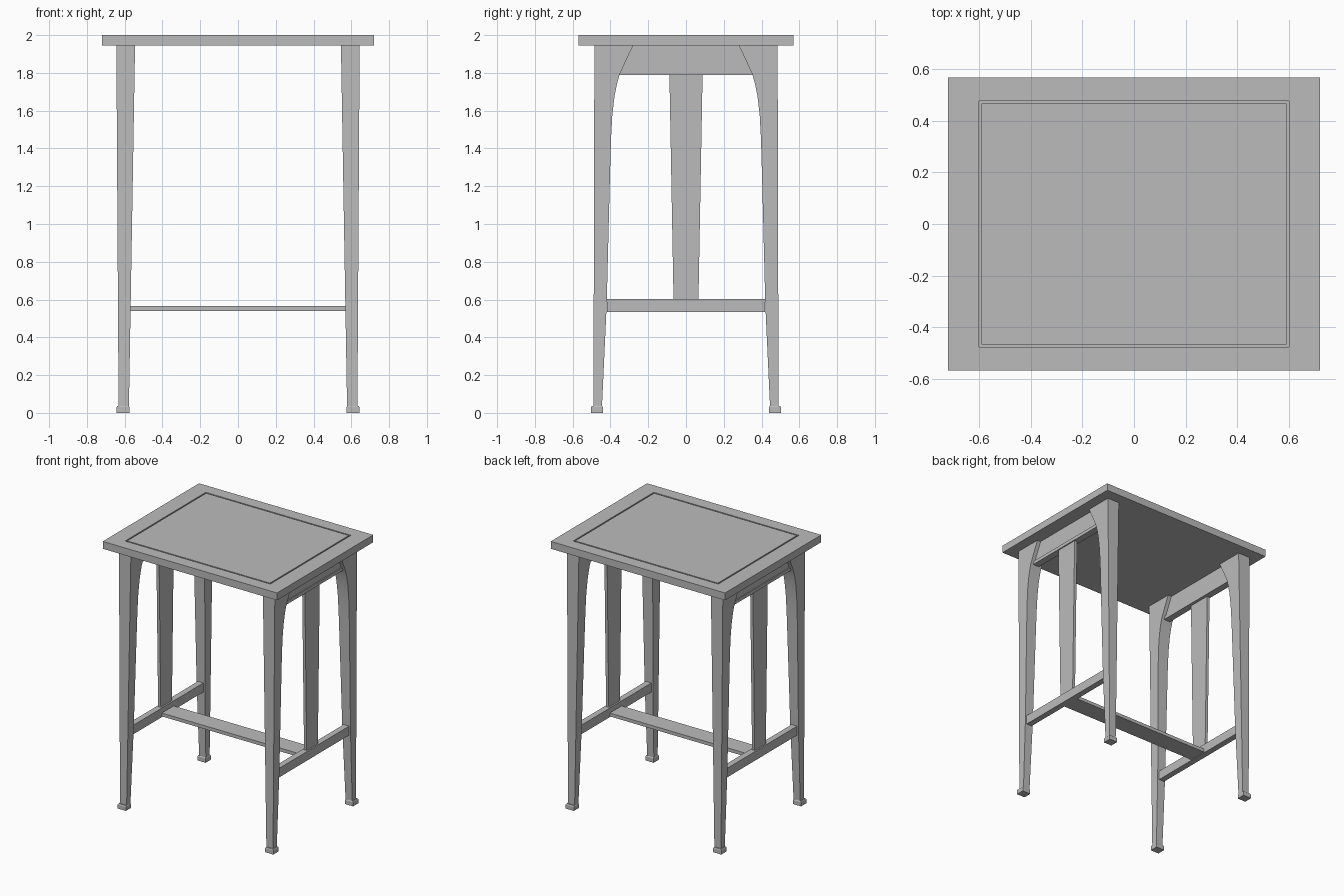
import bpy
import bmesh
import math

cube = bpy.data.objects.get("Cube")
if cube:
    bpy.data.objects.remove(cube, do_unlink=True)

# One flat colour for the whole table
grey = bpy.data.materials.new("plain grey")
grey.use_nodes = True
colour = (0.5, 0.5, 0.5, 1)
grey.diffuse_color = colour
grey.node_tree.nodes["Principled BSDF"].inputs["Base Color"].default_value = colour


def loft(name, rings, smooth=False):
    """Solid through stacked rectangles (x0, x1, y0, y1, z)."""
    bm = bmesh.new()
    loops = [[bm.verts.new(p) for p in ((x0, y0, z), (x1, y0, z), (x1, y1, z), (x0, y1, z))]
             for x0, x1, y0, y1, z in rings]
    for a, b in zip(loops, loops[1:]):
        for i in range(4):
            j = (i + 1) % 4
            bm.faces.new((a[i], a[j], b[j], b[i]))
    bm.faces.new(loops[0][::-1])
    bm.faces.new(loops[-1])
    bmesh.ops.recalc_face_normals(bm, faces=bm.faces)
    mesh = bpy.data.meshes.new(name)
    bm.to_mesh(mesh)
    bm.free()
    mesh.materials.append(grey)
    obj = bpy.data.objects.new(name, mesh)
    bpy.context.collection.objects.link(obj)
    if smooth:
        bpy.ops.object.select_all(action='DESELECT')
        obj.select_set(True)
        bpy.context.view_layer.objects.active = obj
        bpy.ops.object.shade_smooth_by_angle(angle=math.radians(30))
    return obj


def box(name, x0, x1, y0, y1, z0, z1):
    return loft(name, [(x0, x1, y0, y1, z0), (x0, x1, y0, y1, z1)])


def centred(hx, hy, z):
    return (-hx, hx, -hy, hy, z)


# Top board with a fine rectangular groove
TOP, UNDER = 2.0, 1.945
loft("table_top", [centred(0.72, 0.568, UNDER), centred(0.72, 0.568, TOP),
                   centred(0.6, 0.476, TOP), centred(0.6, 0.476, TOP - 0.01),
                   centred(0.59, 0.466, TOP - 0.01), centred(0.59, 0.466, TOP)])

# Inner edge of a leg as (y, z), flaring into a bracket at the top
inner_edge = [(0.445, 0.03), (0.42, 0.57), (0.404, 1.2), (0.397, 1.45), (0.39, 1.58),
              (0.378, 1.68), (0.366, 1.74), (0.352, 1.79), (0.32, 1.86), (0.28, UNDER)]

for sx, side in ((1, "left"), (-1, "right")):
    for sy, end in ((-1, "front"), (1, "back")):
        rings = []
        for y, z in inner_edge:
            t = z / UNDER
            rings.append((sx * (0.578 - 0.033 * t), sx * (0.632 + 0.012 * t),
                          sy * y, sy * (0.49 - 0.005 * t), z))
        loft(f"{end}_{side}_leg", rings, smooth=True)
        # Foot block with a softened upper edge
        loft(f"{end}_{side}_foot",
             [(sx * 0.575, sx * 0.643, sy * 0.44, sy * 0.502, 0),
              (sx * 0.575, sx * 0.643, sy * 0.44, sy * 0.502, 0.03),
              (sx * 0.579, sx * 0.639, sy * 0.444, sy * 0.498, 0.037)])

    # Apron with a bead along its lower edge
    box(f"{side}_apron", sx * 0.575, sx * 0.615, -0.36, 0.36, 1.8, UNDER)
    box(f"{side}_apron_bead", sx * 0.57, sx * 0.622, -0.357, 0.357, 1.79, 1.815)
    # Side rail and the tapered slat above it
    box(f"{side}_rail", sx * 0.58, sx * 0.625, -0.419, 0.419, 0.535, 0.603)
    loft(f"{side}_slat", [(sx * 0.592, sx * 0.614, -0.066, 0.066, 0.6),
                          (sx * 0.592, sx * 0.614, -0.088, 0.088, 1.8)])

# Flat stretcher joining the side rails
box("centre_stretcher", -0.585, 0.585, -0.07, 0.07, 0.54, 0.565)
